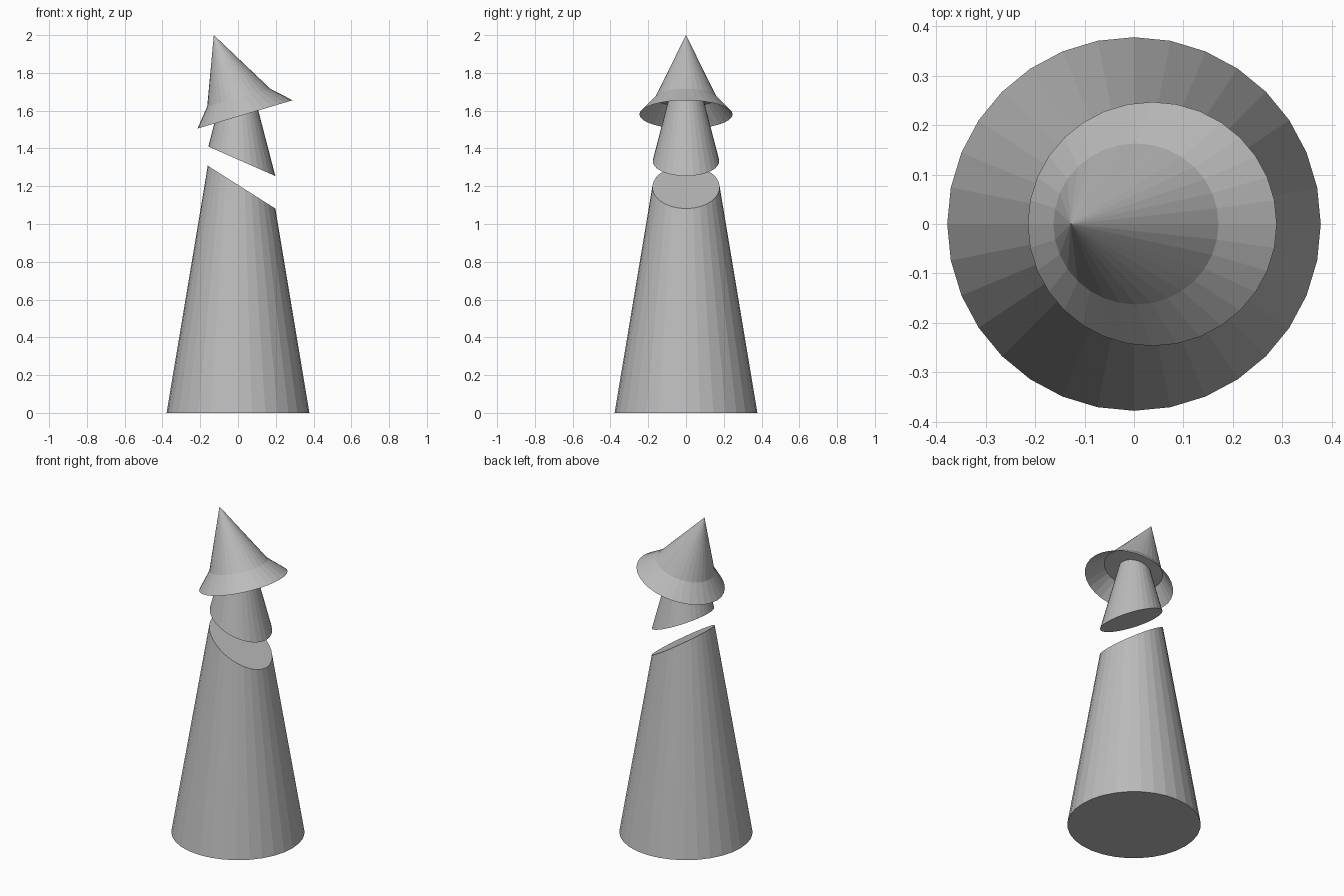
import bpy, bmesh, math

if "Cube" in bpy.data.objects:
    bpy.data.objects.remove(bpy.data.objects["Cube"], do_unlink=True)

SIDES = 32
ANGLES = [2 * math.pi * i / SIDES for i in range(SIDES)]

stone = bpy.data.materials.new("plain grey")
stone.use_nodes = True
grey = (0.5, 0.5, 0.5, 1)
stone.diffuse_color = grey
stone.node_tree.nodes["Principled BSDF"].inputs["Base Color"].default_value = grey


def cone_slice(radius, taper, height, slope):
    """Ring where an upright cone meets the plane z = height + slope * x."""
    ring = []
    for a in ANGLES:
        r = (radius - taper * height) / (1 + taper * slope * math.cos(a))
        x = r * math.cos(a)
        ring.append((x, r * math.sin(a), height + slope * x))
    return ring


def tilted_ring(cx, cz, rx, ry, slope):
    return [(cx + rx * math.cos(a), ry * math.sin(a),
             cz + slope * rx * math.cos(a)) for a in ANGLES]


def build(name, rings, bottom=False, top=False, apex=None):
    """Skin rings from bottom to top, with optional caps or a point."""
    bm = bmesh.new()
    loops = [[bm.verts.new(p) for p in ring] for ring in rings]
    for low, high in zip(loops, loops[1:]):
        for i in range(SIDES):
            j = (i + 1) % SIDES
            bm.faces.new((low[i], low[j], high[j], high[i]))
    if bottom:
        bm.faces.new(loops[0][::-1])
    if top:
        bm.faces.new(loops[-1])
    if apex:
        tip = bm.verts.new(apex)
        for i in range(SIDES):
            bm.faces.new((loops[-1][i], loops[-1][(i + 1) % SIDES], tip))
    mesh = bpy.data.meshes.new(name)
    bm.to_mesh(mesh)
    bm.free()
    mesh.materials.append(stone)
    obj = bpy.data.objects.new(name, mesh)
    bpy.context.collection.objects.link(obj)


# Tapered body with a slanted top
build("body", [cone_slice(0.378, 0.1665, 0, 0),
               cone_slice(0.378, 0.1665, 1.207, -0.634)], bottom=True, top=True)

# Floating head, cut on both ends, reaching up to the hat
head = (0.175 + 0.26 * 1.341, 0.26)
build("head", [cone_slice(*head, 1.341, -0.44),
               cone_slice(*head, 1.668, 0.28)], bottom=True, top=True)

# Pointed hat crown, closed underneath, and its open flared brim
crease = tilted_ring(0.004, 1.669, 0.167, 0.163, 0.28)
build("hat_crown", [crease], bottom=True, apex=(-0.128, 0, 2.0))
build("hat_brim", [tilted_ring(0.037, 1.58, 0.252, 0.247, 0.298), crease])
